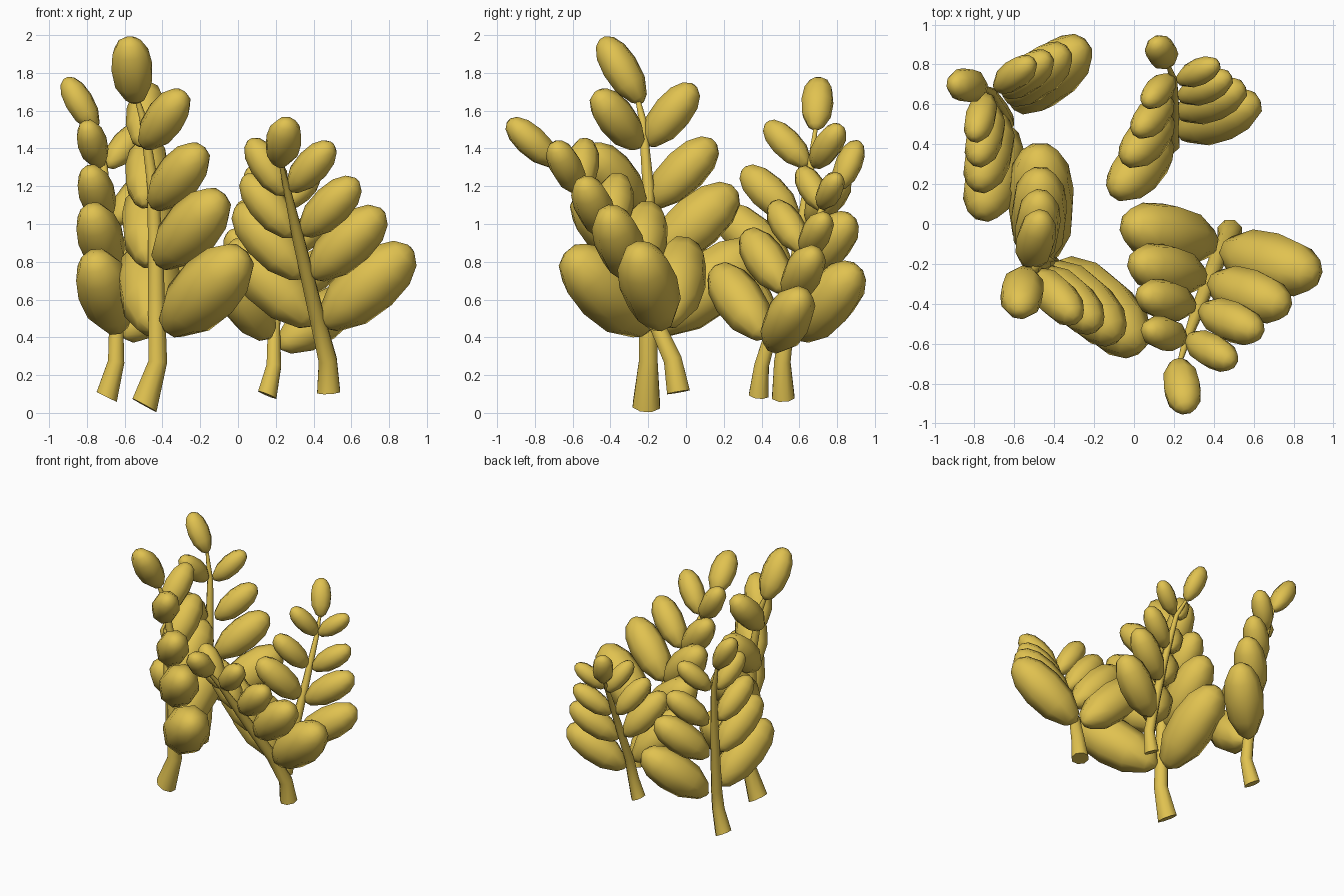
import bpy, bmesh, math
from mathutils import Vector as V

if "Cube" in bpy.data.objects:
    bpy.data.objects.remove(bpy.data.objects["Cube"])

gold = bpy.data.materials.new("golden_leaf")
gold.diffuse_color = (0.75, 0.54, 0.08, 1)
gold.use_nodes = True
gold.node_tree.nodes["Principled BSDF"].inputs["Base Color"].default_value = gold.diffuse_color
SIDES = 8
# leaf outline: position along the axis, relative radius
PROFILE = [(-1, .12), (-.86, .5), (-.42, .93), (.12, 1.03), (.58, .9), (.88, .58), (1, .2)]
# place of each leaf pair along its rank, and its relative size
PAIRS = [(0, 1), (.36, 1), (.665, .95), (1, 1)]


def loft(name, rings, smooth_caps=False):
    """Skin a closed smooth body through (centre, u, v) elliptical rings."""
    bm = bmesh.new()
    loops = []
    for c, u, v in rings:
        loops.append([bm.verts.new(c + u * math.cos(a) + v * math.sin(a))
                      for a in (2 * math.pi * (i + .5) / SIDES for i in range(SIDES))])
    for a, b in zip(loops, loops[1:]):
        for i in range(SIDES):
            j = (i + 1) % SIDES
            bm.faces.new((a[i], a[j], b[j], b[i])).smooth = True
    for cap in (loops[0][::-1], loops[-1]):
        bm.faces.new(cap).smooth = smooth_caps
    bmesh.ops.recalc_face_normals(bm, faces=bm.faces)
    me = bpy.data.meshes.new(name)
    bm.to_mesh(me)
    bm.free()
    me.materials.append(gold)
    ob = bpy.data.objects.new(name, me)
    bpy.context.collection.objects.link(ob)


def leaf(name, centre, half, up, wide=.49, thick=.475):
    """Plump leaf; its blade lies in the plane of its axis and 'up'."""
    d = half.normalized()
    n = d.cross(up).normalized()
    w = n.cross(d)
    a = half.length
    loft(name, [(centre + half * t, w * a * wide * r, n * a * thick * r) for t, r in PROFILE], True)


def stem(name, pts):
    """Tapered stalk through (x, y, z, radius) points, with a slanted foot."""
    p = [V(q[:3]) for q in pts]
    rings = []
    for i, q in enumerate(pts):
        t = (p[min(i + 1, len(p) - 1)] - p[max(i - 1, 0)]).normalized()
        if i == 0:
            t = V((t.x * 1.8, t.y, t.z)).normalized()
        v = t.cross(V((1, 0, 0))).normalized()
        rings.append((p[i], v.cross(t) * q[3], v * q[3]))
    loft(name, rings)


def plant(name, stalk, tip, ranks):
    """Stalk, end leaf and two ranks of four leaves shrinking upwards."""
    stem(name + "_stem", stalk)
    up = (V(stalk[-2][:3]) - V(stalk[1][:3])).normalized()
    c, h = V(tip[0]), V(tip[1])
    leaf(name + "_end_leaf", c, h, V((0, 0, 1)), .47, .54)
    for side, (c0, h0, c1, h1) in zip(("right", "left"), ranks):
        for i, (t, size) in enumerate(PAIRS):
            leaf(f"{name}_{side}_leaf_{i + 1}", V(c0).lerp(V(c1), t), V(h0).lerp(V(h1), t) * size, up)


# tall plant, front left
plant("tall_plant",
      [(-.495, -.21, .04, .078), (-.425, -.2, .27, .054), (-.435, -.2, .8, .044),
       (-.45, -.2, 1.2, .033), (-.5, -.23, 1.55, .022), (-.54, -.26, 1.68, .012)],
      [(-.56, -.338, 1.812), (-.018, -.105, .172)],
      [[(-.175, -.41, .64), (.205, -.21, .2), (-.395, -.36, 1.55), (.107, -.115, .143)],
       [(-.465, .1, .66), (-.012, .28, .22), (-.493, -.085, 1.575), (.028, .13, .158)]])

# leaning plant, front right
plant("leaning_plant",
      [(.48, -.04, .11, .066), (.475, -.07, .28, .052), (.42, -.17, .5, .043),
       (.32, -.43, .92, .033), (.26, -.59, 1.18, .02), (.23, -.69, 1.31, .012)],
      [(.24, -.81, 1.43), (.02, -.128, .118)],
      [[(.68, -.192, .665), (.233, -.065, .205), (.385, -.633, 1.3), (.113, -.063, .124)],
       [(.182, -.052, .685), (-.22, .05, .215), (.155, -.55, 1.3), (-.092, .022, .147)]])

# small plant, back right
plant("small_plant",
      [(.155, .385, .095, .056), (.19, .4, .25, .042), (.19, .45, .42, .036),
       (.2, .58, .75, .028), (.2, .72, 1.08, .018), (.17, .8, 1.19, .01)],
      [(.14, .858, 1.31), (-.035, .055, .128)],
      [[(.42, .535, .488), (.2, .08, .142), (.32, .76, 1.172), (.1, .045, .083)],
       [(.037, .29, .585), (-.13, -.13, .185), (.125, .67, 1.185), (-.064, -.065, .112)]])

# medium plant, back left
plant("medium_plant",
      [(-.695, .515, .085, .064), (-.645, .51, .27, .047), (-.645, .53, .42, .042),
       (-.67, .59, .85, .034), (-.71, .66, 1.3, .022), (-.755, .685, 1.5, .012)],
      [(-.833, .695, 1.635), (-.08, .01, .137)],
      [[(-.427, .745, .583), (.175, .158, .18), (-.6, .747, 1.41), (.09, .07, .107)],
       [(-.7, .262, .635), (-.065, -.22, .195), (-.768, .538, 1.42), (-.035, -.11, .115)]])
